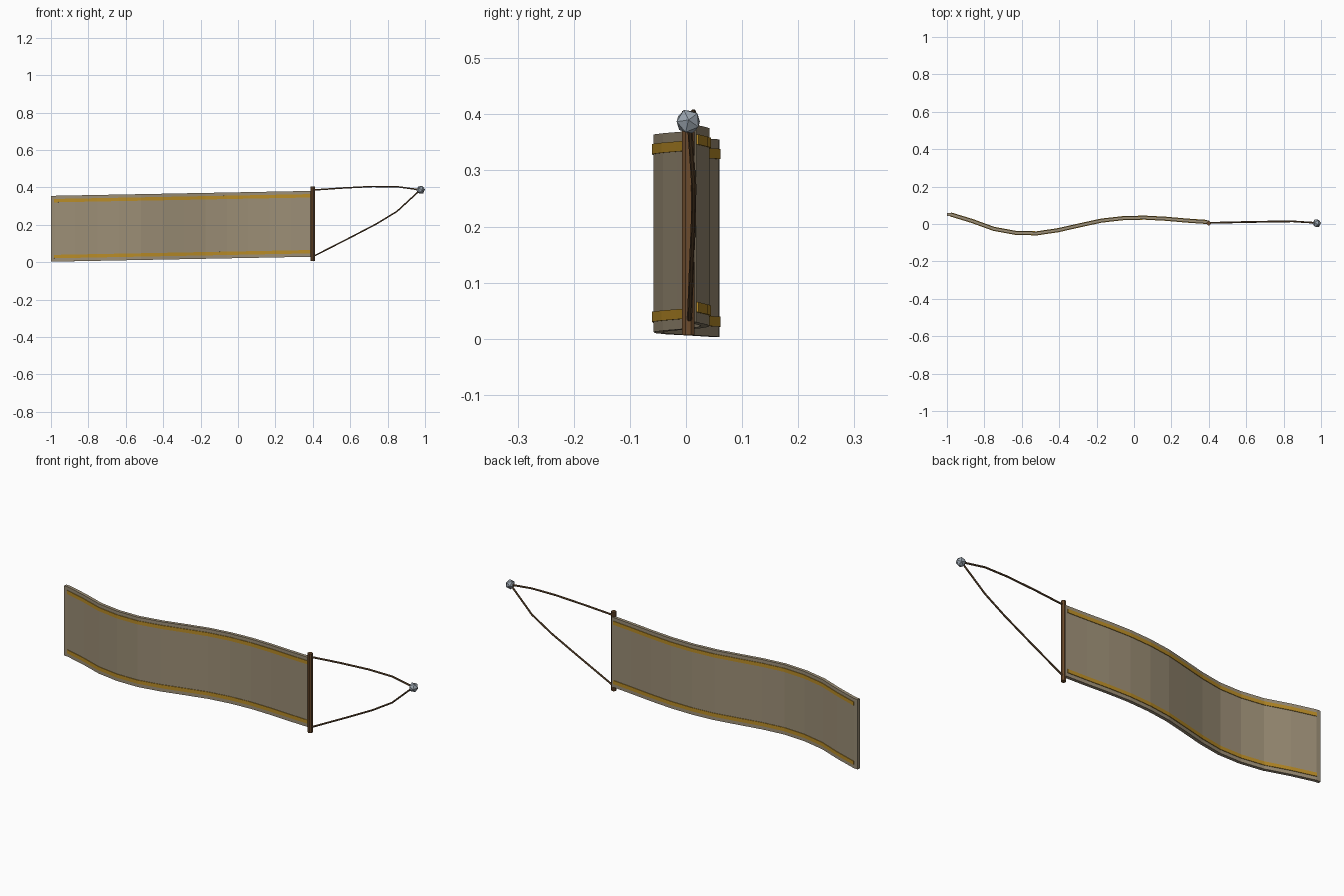
import bpy, bmesh, math
from mathutils import Vector

if "Cube" in bpy.data.objects:
    bpy.data.objects.remove(bpy.data.objects["Cube"], do_unlink=True)


def material(name, rgb):
    m = bpy.data.materials.new(name)
    m.use_nodes = True
    m.diffuse_color = (*rgb, 1)
    bsdf = m.node_tree.nodes["Principled BSDF"]
    bsdf.inputs["Base Color"].default_value = (*rgb, 1)
    bsdf.inputs["Roughness"].default_value = 0.9
    return m


CLOTH = material("drab_cloth", (0.33, 0.27, 0.18))
GOLD = material("gold_trim", (0.48, 0.26, 0.02))
WOOD = material("brown_wood", (0.15, 0.07, 0.025))
ROPE = material("brown_rope", (0.13, 0.07, 0.03))
STONE = material("grey_metal", (0.33, 0.38, 0.43))


def add_object(name, bm, mat):
    bmesh.ops.recalc_face_normals(bm, faces=bm.faces)
    me = bpy.data.meshes.new(name)
    bm.to_mesh(me)
    bm.free()
    me.materials.append(mat)
    ob = bpy.data.objects.new(name, me)
    bpy.context.collection.objects.link(ob)
    return ob


def sweep(name, rings, mat):
    """Skin a closed tube over a list of point rings and cap both ends."""
    bm = bmesh.new()
    loops = [[bm.verts.new(p) for p in ring] for ring in rings]
    n = len(loops[0])
    for a, b in zip(loops, loops[1:]):
        for i in range(n):
            j = (i + 1) % n
            bm.faces.new((a[i], a[j], b[j], b[i]))
    bm.faces.new(loops[0])
    bm.faces.new(loops[-1])
    return add_object(name, bm, mat)


# Waving path of the cloth seen from above, evenly spaced from tail to pole
WAVE = [0.051, 0.016, -0.026, -0.047, -0.05, -0.033, -0.007,
        0.018, 0.031, 0.034, 0.028, 0.018, 0.01]
STEP = 1.38 / 12
PATH = [Vector((-0.98 + i * STEP, y)) for i, y in enumerate(WAVE)]


def wavy_band(name, path, low, high, half, mat):
    rings = []
    for i, p in enumerate(path):
        t = (path[min(i + 1, len(path) - 1)] - path[max(i - 1, 0)]).normalized()
        side = Vector((-t.y, t.x)) * half
        base = 0.003 + 0.019 * (p.x + 1)
        a, b = p - side, p + side
        rings.append([(a.x, a.y, base + low), (b.x, b.y, base + low),
                      (b.x, b.y, base + high), (a.x, a.y, base + high)])
    return sweep(name, rings, mat)


# Cloth with a short straight tail, and a trim band near each long edge
wavy_band("banner_cloth", [Vector((-1.0, 0.052))] + PATH, 0, 0.352, 0.008, CLOTH)
trim_path = PATH[:-1] + [Vector((0.39, 0.011))]
for name, low in (("lower_trim", 0.018), ("upper_trim", 0.317)):
    wavy_band(name, trim_path, low, low + 0.018, 0.011, GOLD)

# Upright wooden pole
rings = [[(0.4 + 0.012 * math.cos(k * math.pi / 4 + math.pi / 8),
           0.004 + 0.012 * math.sin(k * math.pi / 4 + math.pi / 8), z)
          for k in range(8)] for z in (0.007, 0.406)]
sweep("pole", rings, WOOD)


# Two sagging ropes meeting at the weight
def rope(name, points, radius=0.0045):
    pts = [Vector(p) for p in points]
    rings = []
    for i, p in enumerate(pts):
        t = (pts[min(i + 1, len(pts) - 1)] - pts[max(i - 1, 0)]).normalized()
        u = Vector((0, 1, 0))
        u = (u - t * u.dot(t)).normalized()
        v = t.cross(u)
        angles = [k * math.pi / 3 for k in range(6)]
        rings.append([p + (u * math.cos(a) + v * math.sin(a)) * radius
                      for a in angles])
    sweep(name, rings, ROPE)


rope("upper_rope", [(0.4, 0.006, 0.386), (0.56, 0.01, 0.397), (0.72, 0.013, 0.405),
                    (0.85, 0.014, 0.404), (0.975, 0.006, 0.387)])
rope("lower_rope", [(0.4, 0.006, 0.03), (0.6, 0.01, 0.132), (0.74, 0.013, 0.205),
                    (0.85, 0.014, 0.272), (0.975, 0.006, 0.387)])

# Faceted weight at the rope ends
bm = bmesh.new()
bmesh.ops.create_icosphere(bm, subdivisions=1, radius=0.0235)
weight = add_object("weight", bm, STONE)
weight.location = (0.977, 0.004, 0.387)
weight.rotation_euler = (0.4, 0.3, 0.2)
